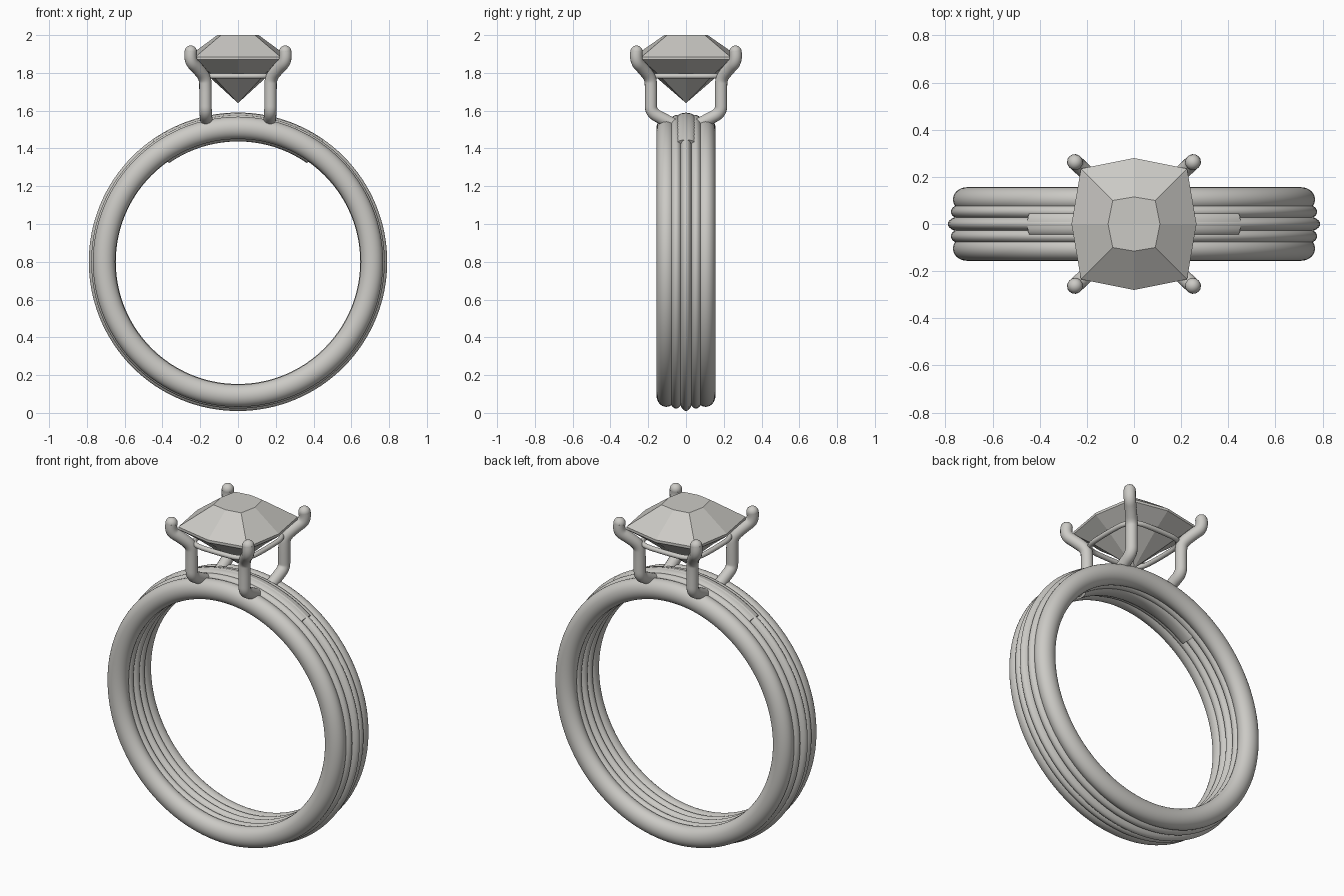
import bpy, bmesh, math
from math import sin, cos, pi, radians

cube = bpy.data.objects.get("Cube")
if cube:
    bpy.data.objects.remove(cube)

CENTRE_Z = 0.8


def make_material(name, rgb):
    mat = bpy.data.materials.new(name)
    mat.use_nodes = True
    colour = (*rgb, 1)
    mat.diffuse_color = colour
    mat.node_tree.nodes["Principled BSDF"].inputs["Base Color"].default_value = colour
    return mat


silver = make_material("pale silver", (0.6, 0.59, 0.56))


def add_mesh(name, bm, smooth):
    bmesh.ops.recalc_face_normals(bm, faces=bm.faces)
    mesh = bpy.data.meshes.new(name)
    bm.to_mesh(mesh)
    bm.free()
    mesh.materials.append(silver)
    for face in mesh.polygons:
        face.use_smooth = smooth
    obj = bpy.data.objects.new(name, mesh)
    bpy.context.collection.objects.link(obj)
    return obj


def loft(bm, loops, closed=False):
    """Bridge loops of points with quads; returns the vertex rings."""
    rings = [[bm.verts.new(p) for p in loop] for loop in loops]
    pairs = list(zip(rings, rings[1:]))
    if closed:
        pairs.append((rings[-1], rings[0]))
    for a, b in pairs:
        for i in range(len(a)):
            j = (i + 1) % len(a)
            bm.faces.new((a[i], a[j], b[j], b[i]))
    return rings


def hoop(name, y, half_width, inner, outer, half_angle=None, power=1.0, steps=128):
    """Sweep an oval section round the finger hole, fully or as a top arc."""
    mid, half = (inner + outer) / 2, (outer - inner) / 2

    def squash(v):
        return math.copysign(abs(v) ** power, v)

    section = [(y + half_width * squash(cos(2 * pi * k / 28)),
                mid + half * squash(sin(2 * pi * k / 28))) for k in range(28)]
    if half_angle is None:
        angles = [2 * pi * i / steps for i in range(steps)]
    else:
        angles = [half_angle * (2 * i / steps - 1) for i in range(steps + 1)]
    bm = bmesh.new()
    rings = loft(bm, [[(r * sin(a), sy, CENTRE_Z + r * cos(a)) for sy, r in section]
                      for a in angles], closed=half_angle is None)
    if half_angle is not None:
        bm.faces.new(rings[0])
        bm.faces.new(rings[-1])
    return add_mesh(name, bm, True)


def wire(name, points, radius, cyclic=False):
    """Round wire along a smooth curve, turned into a mesh."""
    curve = bpy.data.curves.new(name, "CURVE")
    curve.dimensions = "3D"
    curve.bevel_depth = radius
    curve.bevel_resolution = 5
    curve.resolution_u = 8
    curve.use_fill_caps = True
    spline = curve.splines.new("NURBS")
    spline.points.add(len(points) - 1)
    for sp, p in zip(spline.points, points):
        sp.co = (*p, 1)
    spline.order_u = 3
    spline.use_endpoint_u = not cyclic
    spline.use_cyclic_u = cyclic
    curve.materials.append(silver)
    obj = bpy.data.objects.new(name, curve)
    bpy.context.collection.objects.link(obj)
    bpy.ops.object.select_all(action="DESELECT")
    obj.select_set(True)
    bpy.context.view_layer.objects.active = obj
    bpy.ops.object.convert(target="MESH")
    bpy.ops.object.shade_smooth_by_angle(angle=radians(50))


# Ribbed band: raised centre hoop with two stepped hoops on each side
hoop("centre_hoop", 0, 0.035, 0.647, 0.79)
for side, s in (("front", -1), ("back", 1)):
    hoop(side + "_inner_hoop", s * 0.052, 0.036, 0.65, 0.777)
    hoop(side + "_edge_hoop", s * 0.104, 0.052, 0.65, 0.768)

# Smooth bridge filling the grooves under the setting
bridge = hoop("top_bridge", 0, 0.062, 0.637, 0.788, radians(35), 0.75, 48)
bpy.context.view_layer.objects.active = bridge
bridge.select_set(True)
bpy.ops.object.shade_smooth_by_angle(angle=radians(50))


# Cushion-cut stone
def cushion(mid_x, mid_y, corner_x, corner_y, z):
    return [(mid_x, 0, z), (corner_x, corner_y, z), (0, mid_y, z),
            (-corner_x, corner_y, z), (-mid_x, 0, z), (-corner_x, -corner_y, z),
            (0, -mid_y, z), (corner_x, -corner_y, z)]


def girdle(scale, z):
    return cushion(0.265 * scale, 0.28 * scale, 0.225 * scale, 0.235 * scale, z)


bm = bmesh.new()
rings = loft(bm, [cushion(0.11, 0.115, 0.09, 0.1, 2.0), girdle(1, 1.885),
                  girdle(1, 1.87), girdle(0.66, 1.8)])
bm.faces.new(rings[0])
culet = bm.verts.new((0, 0, 1.64))
for i in range(8):
    bm.faces.new((rings[-1][i], rings[-1][(i + 1) % 8], culet))
add_mesh("stone", bm, False)

# Wire gallery under the stone
wire("gallery_wire", cushion(0.195, 0.205, 0.185, 0.195, 1.783), 0.014, True)

# Four claws, each rooted in the band and ending in a rounded tip
claw_path = [(0.165, 0.07, 1.53), (0.168, 0.12, 1.555), (0.172, 0.185, 1.59),
             (0.172, 0.185, 1.65), (0.172, 0.185, 1.72), (0.174, 0.188, 1.775),
             (0.215, 0.23, 1.825), (0.256, 0.268, 1.865), (0.25, 0.262, 1.912)]
for sx, x_name in ((-1, "right"), (1, "left")):
    for sy, y_name in ((-1, "front"), (1, "back")):
        name = f"{y_name}_{x_name}_claw"
        path = [(sx * x, sy * y, z) for x, y, z in claw_path]
        wire(name, path, 0.033)
        bm = bmesh.new()
        bmesh.ops.create_uvsphere(bm, u_segments=16, v_segments=10, radius=0.033)
        bmesh.ops.translate(bm, verts=bm.verts, vec=path[-1])
        add_mesh(name + "_tip", bm, True)
